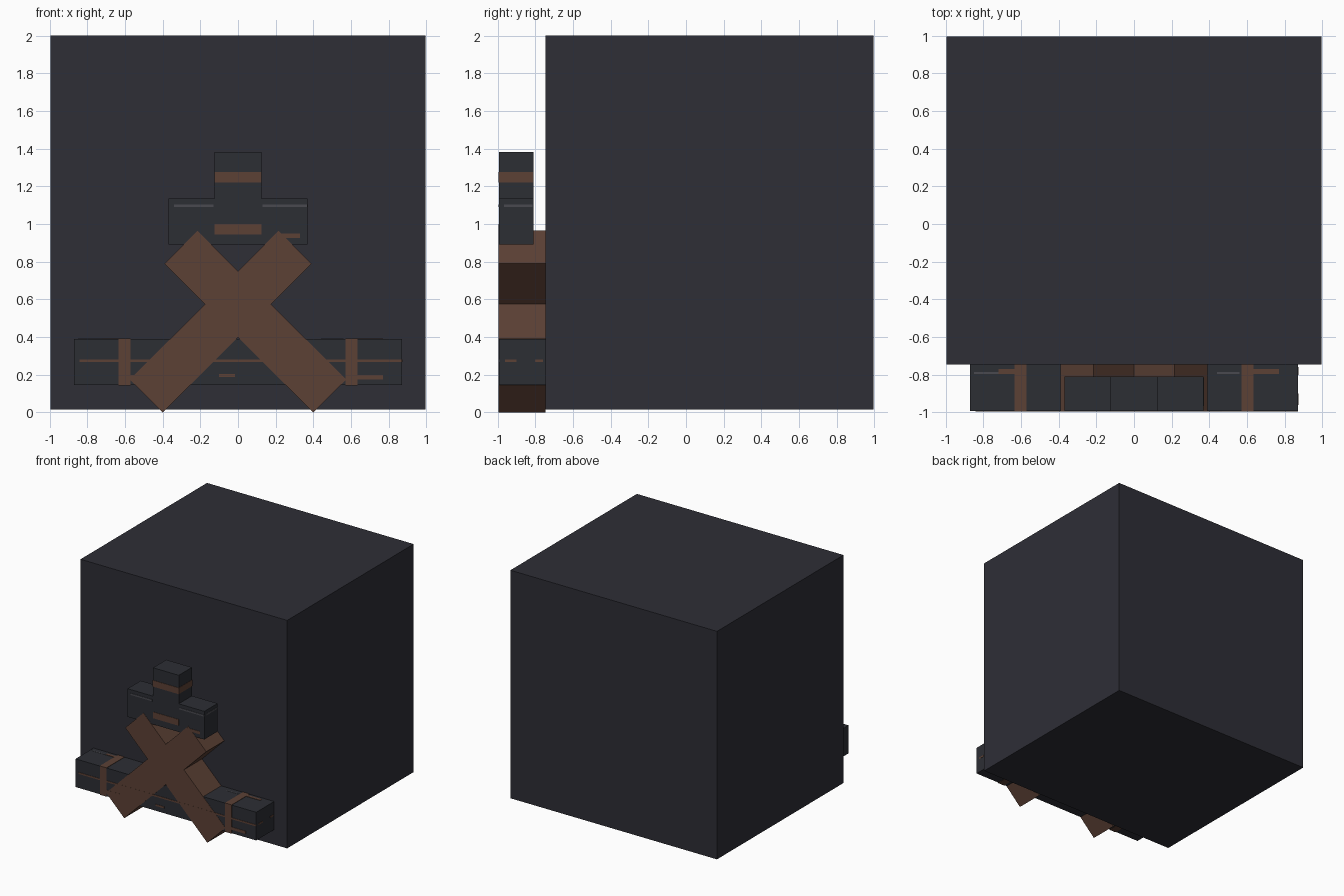
import bpy, math

if "Cube" in bpy.data.objects:
    bpy.data.objects.remove(bpy.data.objects["Cube"])


def material(name, rgb):
    m = bpy.data.materials.new(name)
    lin = [((c / 255 + 0.055) / 1.055) ** 2.4 for c in rgb]
    m.diffuse_color = (*lin, 1)
    m.use_nodes = True
    m.node_tree.nodes["Principled BSDF"].inputs["Base Color"].default_value = m.diffuse_color
    return m


CHARCOAL = material("charcoal", (46, 46, 54))
SLATE = material("slate", (44, 46, 52))
BROWN = material("brown", (92, 65, 53))
GREY = material("grey", (74, 74, 80))


def box(name, x, y, z, mat, tilt=0):
    """Box from (min, max) ranges, optionally tilted about y."""
    bpy.ops.mesh.primitive_cube_add(size=1, location=[(a + b) / 2 for a, b in (x, y, z)])
    o = bpy.context.object
    o.name = name
    o.dimensions = [b - a for a, b in (x, y, z)]
    o.rotation_euler.y = tilt
    bpy.ops.object.transform_apply(location=False, rotation=True, scale=True)
    o.data.materials.append(mat)
    return o


FRONT, WALL = -0.995, -0.745
SKIN = FRONT + 0.003     # front of dark blocks, behind the painted plates

# Large block
box("main_block", (-0.995, 0.995), (WALL, 0.995), (0.015, 2), CHARCOAL)

# Horizontal beam
box("beam", (-0.87, 0.87), (SKIN, WALL), (0.145, 0.39), SLATE)

# Upper figure: head, middle and two side blocks
box("head", (-0.124, 0.124), (SKIN, -0.81), (1.135, 1.383), SLATE)
box("torso", (-0.124, 0.124), (SKIN, -0.81), (0.89, 1.135), SLATE)
for s, side in ((-1, "left"), (1, "right")):
    box(side + "_shoulder", sorted((s * 0.124, s * 0.37)), (SKIN, -0.81), (0.89, 1.135), SLATE)

# Crossed planks
length, width = 1.117, 0.2475
for s, side in ((-1, "left"), (1, "right")):
    cx, cz = s * 0.0925, 0.4825
    box(side + "_plank", (cx - length / 2, cx + length / 2), (FRONT + 0.001, WALL),
        (cz - width / 2, cz + width / 2), BROWN, s * math.pi / 4)

# Bands wrapped around the beam and head
for s, side in ((-1, "left"), (1, "right")):
    box(side + "_strap", (s * 0.603 - 0.032, s * 0.603 + 0.032), (FRONT, WALL),
        (0.142, 0.393), BROWN)
box("head_band", (-0.126, 0.126), (FRONT, -0.808), (1.22, 1.275), BROWN)


# Thin painted plates on the front faces
def front_mark(name, x, z, mat=BROWN):
    box(name, x, (FRONT, SKIN + 0.001), z, mat)


front_mark("belt_band", (-0.124, 0.124), (0.945, 1.0))
front_mark("beam_stripe", (-0.84, 0.87), (0.268, 0.282))
front_mark("left_stain", (-0.58, -0.44), (0.176, 0.2))
front_mark("right_stain", (0.63, 0.77), (0.176, 0.2))
front_mark("middle_stain", (-0.1, -0.015), (0.188, 0.203))
front_mark("torso_stain", (0.2, 0.33), (0.925, 0.95))
front_mark("left_line", (-0.34, -0.13), (1.09, 1.104), GREY)
front_mark("right_line", (0.13, 0.37), (1.09, 1.104), GREY)

# Thin marks on the side and top faces
box("shoulder_side_line", (0.369, 0.372), (-0.965, -0.815), (1.09, 1.104), GREY)
for y in ((-0.96, -0.9), (-0.8, -0.76)):
    box("beam_end_mark", (0.868, 0.872), y, (0.268, 0.282), BROWN)
box("left_top_stain", (-0.72, -0.63), (-0.795, -0.77), (0.388, 0.393), BROWN)
box("right_top_stain", (0.63, 0.77), (-0.795, -0.77), (0.388, 0.393), BROWN)
for x in ((-0.85, -0.72), (0.44, 0.56)):
    box("beam_top_line", x, (-0.795, -0.785), (0.388, 0.392), GREY)
